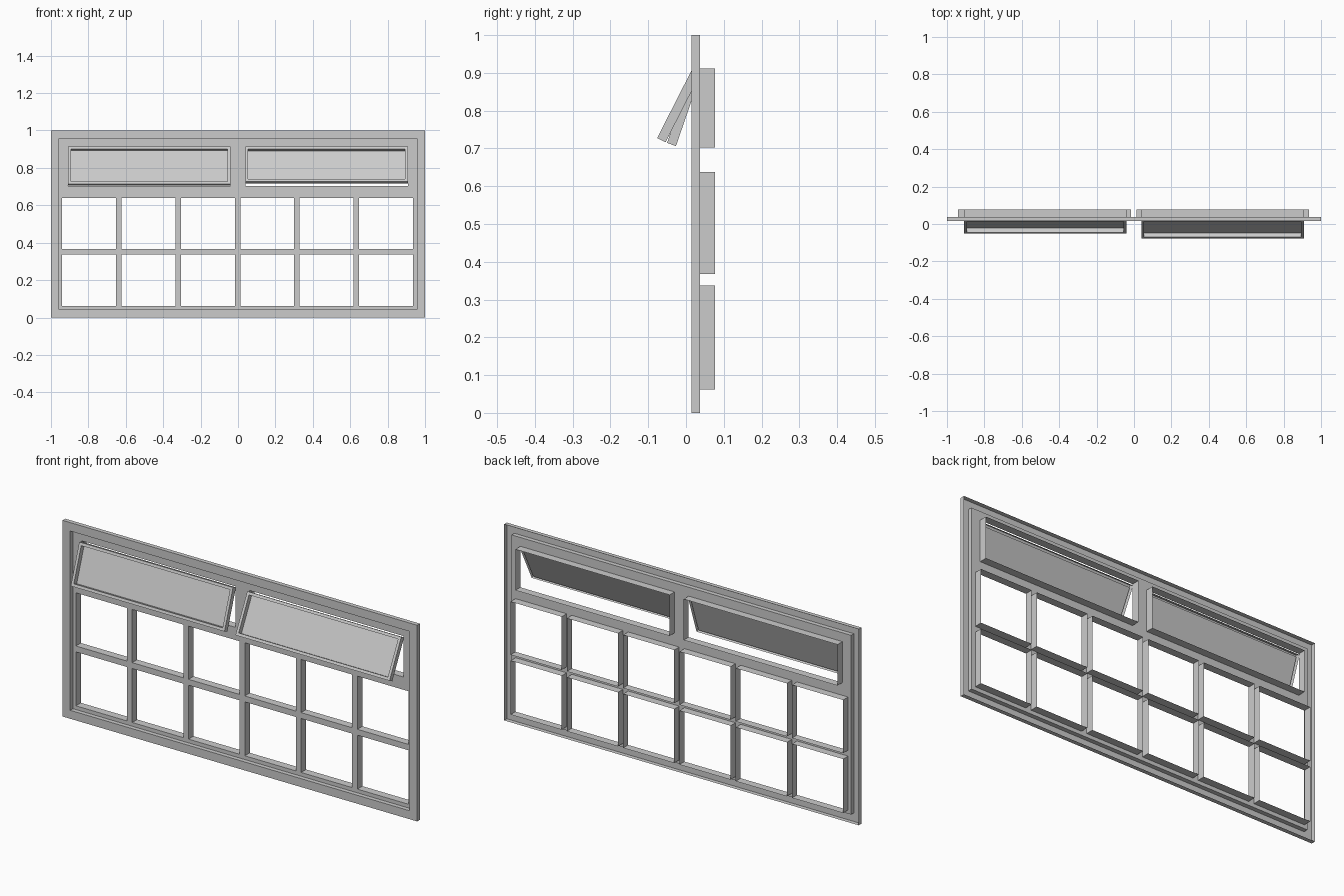
import bpy, bmesh
from math import radians

cube = bpy.data.objects.get("Cube")
if cube:
    bpy.data.objects.remove(cube, do_unlink=True)

paint = bpy.data.materials.new("light_grey_paint")
paint.use_nodes = True
GREY = (0.6, 0.6, 0.6, 1)
paint.diffuse_color = GREY
paint.node_tree.nodes["Principled BSDF"].inputs["Base Color"].default_value = GREY

FRONT, BACK, REVEAL = 0.015, 0.037, 0.077


def rect(bm, x0, x1, z0, z1, y):
    """Four corners, counter-clockwise as seen from the front."""
    return [bm.verts.new((x, y, z)) for x, z in ((x0, z0), (x1, z0), (x1, z1), (x0, z1))]


def stepped_shell(bm, box, profile, cap=False):
    """Sweep (inset, depth) steps round a rectangle as thin folded sheet."""
    x0, x1, z0, z1 = box
    loops = [rect(bm, x0 + i, x1 - i, z0 + i, z1 - i, y) for i, y in profile]
    for a, b in zip(loops, loops[1:]):
        for k in range(4):
            n = (k + 1) % 4
            bm.faces.new((a[k], a[n], b[n], b[k]))
    if cap:
        bm.faces.new(loops[-1])


def finish(name, bm):
    bmesh.ops.remove_doubles(bm, verts=bm.verts, dist=1e-5)
    mesh = bpy.data.meshes.new(name)
    bm.to_mesh(mesh)
    bm.free()
    mesh.materials.append(paint)
    obj = bpy.data.objects.new(name, mesh)
    bpy.context.collection.objects.link(obj)
    return obj


# Outer surround: folded channel, open at the back
RIM = 0.043
bm = bmesh.new()
stepped_shell(bm, (-1, 1, 0, 1), [(0, BACK), (0, FRONT), (RIM, FRONT), (RIM, BACK)])
finish("outer_frame", bm)

# Openings: two rows of six panes, and two vents above
PITCH, WIDTH = 0.3175, 0.288
pane_rows = [(0.062, 0.337), (0.367, 0.638)]
panes = [(-0.94 + c * PITCH, -0.94 + c * PITCH + WIDTH, z0, z1)
         for z0, z1 in pane_rows for c in range(6)]
vents = [(-0.908, -0.041, 0.703, 0.912), (0.039, 0.908, 0.703, 0.912)]


def pierced_sheet(bm, x0, x1, z0, z1, holes):
    """Flat sheet on a grid of lines through the hole edges, holes left out."""
    xs = sorted({x0, x1, *(round(v, 4) for h in holes for v in h[:2])})
    zs = sorted({z0, z1, *(v for h in holes for v in h[2:])})
    for a, b in zip(xs, xs[1:]):
        for c, d in zip(zs, zs[1:]):
            mx, mz = (a + b) / 2, (c + d) / 2
            if not any(h[0] < mx < h[1] and h[2] < mz < h[3] for h in holes):
                bm.faces.new(rect(bm, a, b, c, d, BACK))


# Glazing bars: recessed sheet with a thin reveal round every opening
bm = bmesh.new()
SPLIT = 0.67
pierced_sheet(bm, RIM - 1, 1 - RIM, RIM, SPLIT, panes)
pierced_sheet(bm, RIM - 1, 1 - RIM, SPLIT, 1 - RIM, vents)
for hole in panes + vents:
    stepped_shell(bm, hole, [(0, BACK), (0, REVEAL)])
finish("glazing_bars", bm)

# Top-hung vents, tilted outwards by different amounts
HALF, EDGE, HEIGHT = 0.0125, 0.014, 0.21
for name, vent, angle in zip(("right_vent", "left_vent"), vents, (19, 27)):
    bm = bmesh.new()
    stepped_shell(bm, (vent[0], vent[1], -HEIGHT, 0),
                  [(0, HALF), (0, -HALF), (EDGE, -HALF), (EDGE, HALF)], cap=True)
    sash = finish(name, bm)
    sash.location = (0, 0.03, 0.909)
    sash.rotation_euler.x = -radians(angle)
